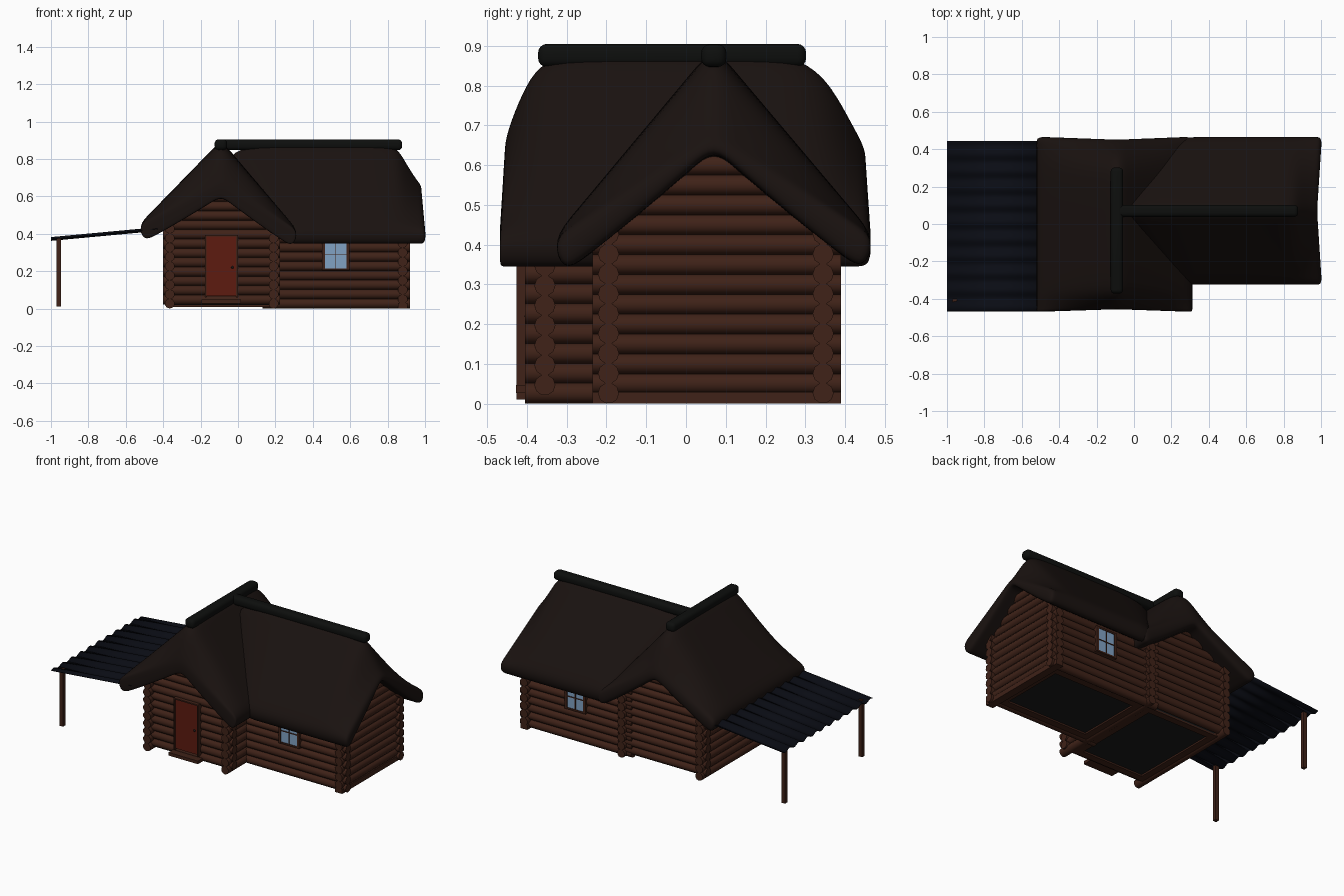
import bpy, bmesh, math
from mathutils import Matrix, Vector

if "Cube" in bpy.data.objects:
    bpy.data.objects.remove(bpy.data.objects["Cube"])


def material(name, rgb):
    m = bpy.data.materials.new(name)
    m.diffuse_color = (*rgb, 1)
    m.use_nodes = True
    m.node_tree.nodes["Principled BSDF"].inputs["Base Color"].default_value = m.diffuse_color
    return m


WOOD = material("wood", (0.050, 0.016, 0.009))
THATCH = material("thatch", (0.010, 0.006, 0.005))
RIDGE = material("ridge", (0.004, 0.0045, 0.004))
RED = material("red_paint", (0.11, 0.011, 0.005))
GLASS = material("glass", (0.22, 0.36, 0.55))
METAL = material("metal", (0.003, 0.0037, 0.007))
DARK = material("dark_floor", (0.010, 0.010, 0.010))


def finish(name, bm, mat, angle=45):
    bmesh.ops.recalc_face_normals(bm, faces=bm.faces)
    me = bpy.data.meshes.new(name)
    bm.to_mesh(me)
    bm.free()
    me.materials.append(mat)
    me.polygons.foreach_set("use_smooth", [True] * len(me.polygons))
    me.set_sharp_from_angle(angle=math.radians(angle))
    ob = bpy.data.objects.new(name, me)
    bpy.context.collection.objects.link(ob)
    return ob


def add_box(bm, x0, x1, y0, y1, z0, z1):
    c = Vector(((x0 + x1) / 2, (y0 + y1) / 2, (z0 + z1) / 2))
    bmesh.ops.create_cube(bm, size=1, matrix=Matrix.Translation(c) @ Matrix.Diagonal((x1 - x0, y1 - y0, z1 - z0, 1)))


def box(name, mat, *dims):
    bm = bmesh.new()
    add_box(bm, *dims)
    return finish(name, bm, mat, 30)


# Log walls: stacked logs along one axis, shortened towards an optional gable peak
R = 0.0265


def log_wall(name, axis, at, a, b, z0, top, peak=None, slope=0.62):
    bm = bmesh.new()
    z = z0
    while z < top:
        lo, hi = a, b
        if peak and z > 0.36:
            half = (peak[1] - z) / slope + 0.045
            lo, hi = max(a, peak[0] - half), min(b, peak[0] + half)
        mid = (lo + hi) / 2
        if axis == 'X':
            m = Matrix.Translation((mid, at, z)) @ Matrix.Rotation(math.pi / 2, 4, 'Y')
        else:
            m = Matrix.Translation((at, mid, z)) @ Matrix.Rotation(math.pi / 2, 4, 'X')
        bmesh.ops.create_cone(bm, cap_ends=True, segments=10, radius1=R, radius2=R, depth=hi - lo, matrix=m)
        z += 0.05
    return finish(name, bm, WOOD)


log_wall("cross_front_wall", 'X', -0.355, -0.40, 0.225, 0.047, 0.61, (-0.09, 0.60))
log_wall("cross_back_wall", 'X', 0.345, -0.40, 0.225, 0.047, 0.61, (-0.09, 0.60))
log_wall("cross_left_wall", 'Y', -0.365, -0.405, 0.39, 0.0265, 0.43)
log_wall("middle_wall", 'Y', 0.19, -0.405, 0.39, 0.0265, 0.43)
log_wall("main_front_wall", 'X', -0.195, 0.13, 0.92, 0.0265, 0.43)
log_wall("main_back_wall", 'X', 0.345, 0.13, 0.92, 0.0265, 0.43)
log_wall("main_right_wall", 'Y', 0.88, -0.235, 0.39, 0.05, 0.65, (0.07, 0.64), 0.72)
box("main_right_sill", WOOD, 0.855, 0.905, -0.235, 0.39, 0, 0.03)


# Floors with a wooden sill running round the inside of the walls
def floor(name, x0, x1, y0, y1, w=0.045):
    box(name + "_floor", DARK, x0, x1, y0, y1, 0.018, 0.03)
    bm = bmesh.new()
    for xa, xb in ((x0, x0 + w), (x1 - w, x1)):
        add_box(bm, xa, xb, y0, y1, 0.008, 0.04)
    for ya, yb in ((y0, y0 + w), (y1 - w, y1)):
        add_box(bm, x0 + w, x1 - w, ya, yb, 0.008, 0.04)
    finish(name + "_sill", bm, WOOD, 30)


floor("cross", -0.35, 0.175, -0.34, 0.33)
floor("main", 0.205, 0.87, -0.18, 0.33)


# Thatched roof: loft of thick arched sections; station = (position, top, underside, bow at eaves)
def thatch(name, axis, centre, halves, eaves, stations, n=14):
    bm = bmesh.new()
    rings = []
    for t, top, under, bow in stations:
        outer, inner = [], []
        for i in range(n + 1):
            u = -1 + 2 * i / n
            s = 0 if u < 0 else 1
            k, e = abs(u), eaves[s]
            for lst, wide, peak, foot in ((outer, 1, top, e + 0.08), (inner, 0.93, under, e - 0.003)):
                c = centre + u * wide * halves[s]
                z = foot + (peak - foot) * (1 - k) ** (1.0 if lst is outer else 1.08)
                p = t + bow * k
                lst.append(bm.verts.new((c, p, z) if axis == 'Y' else (p, c, z)))
        rings.append((outer, inner))
    for (o1, i1), (o2, i2) in zip(rings, rings[1:]):
        for j in range(n):
            bm.faces.new((o1[j], o1[j + 1], o2[j + 1], o2[j]))
            bm.faces.new((i1[j], i2[j], i2[j + 1], i1[j + 1]))
        for j in (0, n):
            bm.faces.new((o1[j], o2[j], i2[j], i1[j]))
    for o, i in (rings[0], rings[-1]):
        for j in range(n):
            bm.faces.new((o[j], o[j + 1], i[j + 1], i[j]))
    ob = finish(name, bm, THATCH, 180)
    mod = ob.modifiers.new("round", 'SUBSURF')
    mod.levels = mod.render_levels = 2
    return ob


thatch("cross_roof", 'Y', -0.09, (0.445, 0.415), (0.363, 0.332), [
    (-0.456, 0.655, 0.605, -0.014), (-0.448, 0.70, 0.60, -0.014), (-0.412, 0.80, 0.60, -0.003),
    (-0.37, 0.875, 0.60, 0), (-0.30, 0.90, 0.60, 0), (0, 0.90, 0.60, 0), (0.24, 0.90, 0.60, 0),
    (0.308, 0.875, 0.60, 0), (0.365, 0.82, 0.60, 0), (0.42, 0.71, 0.60, 0.01), (0.452, 0.65, 0.605, 0.016)])
thatch("main_roof", 'X', 0.07, (0.408, 0.408), (0.332, 0.337), [
    (-0.09, 0.90, 0.63, 0.34), (0.28, 0.90, 0.63, 0.08), (0.55, 0.90, 0.63, 0), (0.79, 0.90, 0.63, 0),
    (0.855, 0.875, 0.63, 0), (0.895, 0.80, 0.64, 0.01), (0.95, 0.705, 0.64, 0.02), (0.98, 0.67, 0.645, 0.026)])


# Rounded ridge caps
def ridge(name, *dims):
    ob = box(name, RIDGE, *dims)
    mod = ob.modifiers.new("round", 'BEVEL')
    mod.width, mod.segments = 0.022, 4
    ob.data.set_sharp_from_angle(angle=math.pi)


ridge("cross_ridge", -0.125, -0.058, -0.372, 0.302, 0.847, 0.905)
ridge("main_ridge", -0.115, 0.878, 0.038, 0.102, 0.847, 0.904)

# Door with frame, knob and step
box("door", RED, -0.168, -0.01, -0.396, -0.36, 0.068, 0.385)
bm = bmesh.new()
for x in (-0.177, -0.01):
    add_box(bm, x, x + 0.009, -0.403, -0.36, 0.06, 0.392)
add_box(bm, -0.177, -0.001, -0.403, -0.36, 0.385, 0.393)
finish("door_frame", bm, WOOD, 30)
bm = bmesh.new()
bmesh.ops.create_uvsphere(bm, u_segments=10, v_segments=6, radius=0.007, matrix=Matrix.Translation((-0.03, -0.399, 0.22)))
finish("door_knob", bm, DARK)
box("door_step", WOOD, -0.195, 0.015, -0.428, -0.36, 0.027, 0.047)


# Windows: glass, side and cross bars
def window(name, y, out):
    def span(d0, d1):
        return sorted((y + out * d0, y + out * d1))
    box(name + "_glass", GLASS, 0.465, 0.58, *span(0, 0.031), 0.215, 0.36)
    bm = bmesh.new()
    for x0, x1 in ((0.448, 0.465), (0.520, 0.525), (0.58, 0.597)):
        add_box(bm, x0, x1, *span(0, 0.036), 0.205, 0.37)
    for z0, z1 in ((0.205, 0.215), (0.285, 0.290), (0.36, 0.37)):
        add_box(bm, 0.45, 0.595, *span(0, 0.035), z0, z1)
    finish(name + "_frame", bm, WOOD, 30)


window("front_window", -0.195, -1)
window("back_window", 0.345, 1)

# Corrugated lean-to roof on two posts
bm = bmesh.new()
N, WAVES = 100, 10
rows = []
for i in range(N + 1):
    y = -0.467 + 0.91 * i / N
    w = 0.008 * math.sin(2 * math.pi * WAVES * i / N)
    rows.append([bm.verts.new((x, y, z + w)) for x, z in ((-1.0, 0.372), (-0.43, 0.425))])
for r, s in zip(rows, rows[1:]):
    bm.faces.new((r[0], r[1], s[1], s[0]))
sheet = finish("carport_roof", bm, METAL)
mod = sheet.modifiers.new("thickness", 'SOLIDIFY')
mod.thickness, mod.offset = 0.005, 0
for side, y in (("front", -0.414), ("back", 0.368)):
    box("carport_post_" + side, WOOD, -0.97, -0.946, y - 0.012, y + 0.012, 0.01, 0.375)
